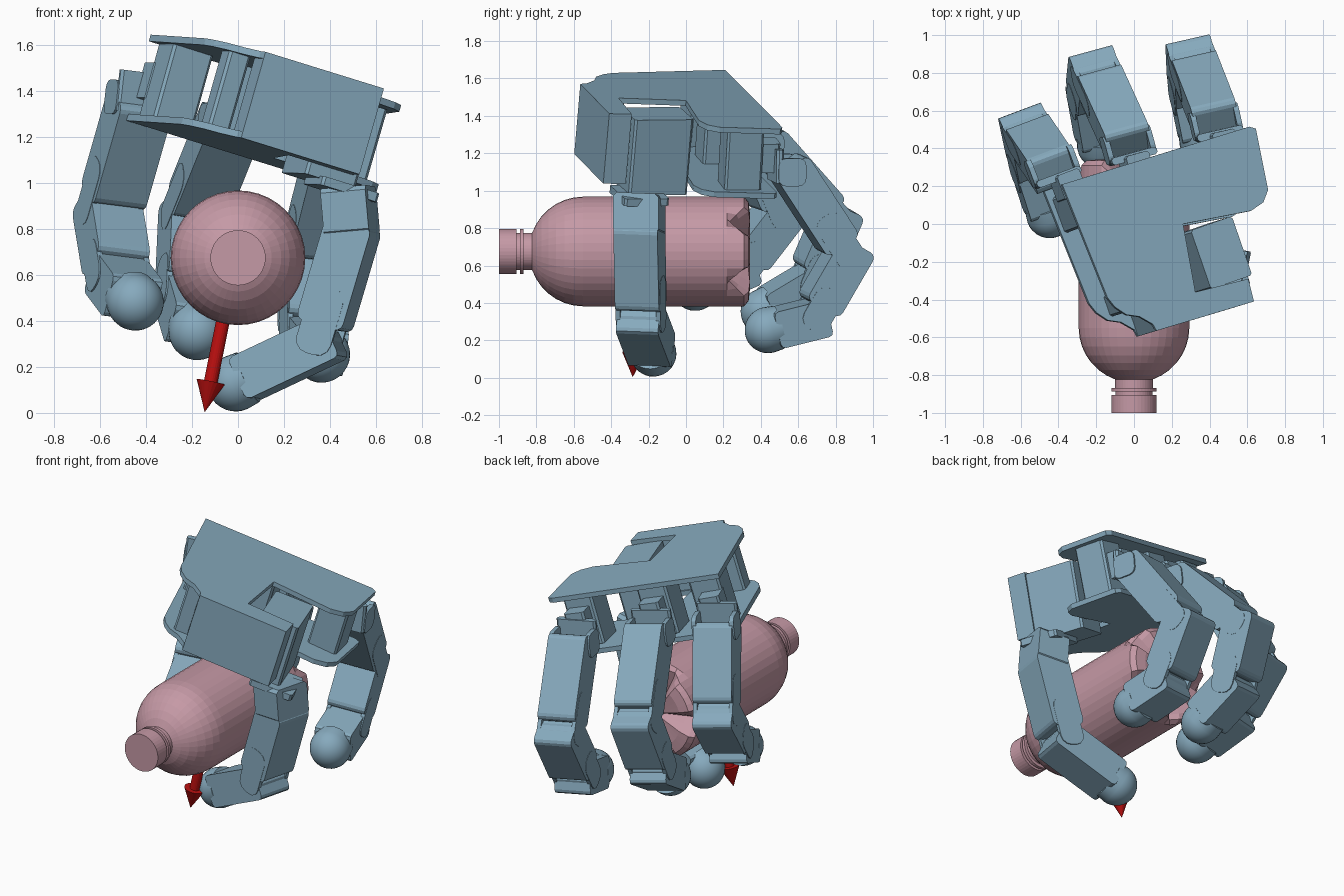
import bpy, bmesh
from math import sin, cos, pi, radians
from mathutils import Vector as V

if "Cube" in bpy.data.objects:
    bpy.data.objects.remove(bpy.data.objects["Cube"])


def material(name, color):
    m = bpy.data.materials.new(name)
    m.diffuse_color = (*color, 1)
    m.use_nodes = True
    m.node_tree.nodes["Principled BSDF"].inputs["Base Color"].default_value = m.diffuse_color
    return m


BLUE = material("hand_blue", (0.24, 0.40, 0.51))
PINK = material("bottle_pink", (0.56, 0.32, 0.38))
RED = material("arrow_red", (0.5, 0.005, 0.005))

# Palm frame: across, towards the fingers, and out of the back of the hand
N = V((0.272, 0.083, 0.959)).normalized()
U = V((0.905, 0.316, -0.284))
U = (U - N * U.dot(N)).normalized()
F = N.cross(U)


def finish(bm, name, mat):
    bmesh.ops.recalc_face_normals(bm, faces=bm.faces)
    me = bpy.data.meshes.new(name)
    bm.to_mesh(me)
    bm.free()
    ob = bpy.data.objects.new(name, me)
    bpy.context.collection.objects.link(ob)
    me.materials.append(mat)
    return ob


def prism(name, outline, ez, origin, ex, ey, z0, z1, mat=BLUE):
    """Flat outline in the ex/ey plane, extruded along ez from z0 to z1."""
    bm = bmesh.new()
    face = bm.faces.new([bm.verts.new(origin + ex * a + ey * b + ez * z0) for a, b in outline])
    top = bmesh.ops.extrude_face_region(bm, geom=[face])["geom"]
    bmesh.ops.translate(bm, vec=ez * (z1 - z0), verts=[v for v in top if isinstance(v, bmesh.types.BMVert)])
    return finish(bm, name, mat)


def rounded(a0, a1, h, c, steps=1):
    """Rectangle outline with cut corners (steps=1) or rounded ones."""
    pts = []
    for cx, cy, start in ((a1 - c, h - c, 0), (a0 + c, h - c, 90), (a0 + c, c - h, 180), (a1 - c, c - h, 270)):
        for k in range(steps + 1):
            t = radians(start + 90 * k / steps)
            pts.append((cx + c * cos(t), cy + c * sin(t)))
    return pts


def block(name, centre, ex, ey, size, c=0.012):
    prism(name, rounded(-size[0] / 2, size[0] / 2, size[1] / 2, c), ex.cross(ey), centre, ex, ey,
          -size[2] / 2, size[2] / 2)


def round_solid(name, a, axis, profile, n, mat):
    """Solid of revolution about an axis; profile is (distance along, radius)."""
    rot = V((0, 0, 1)).rotation_difference(axis).to_matrix()
    bm = bmesh.new()
    rings = [[bm.verts.new(a + rot @ V((r * cos(2 * pi * i / n), r * sin(2 * pi * i / n), d)))
              for i in range(n)] for d, r in profile]
    for p, q in zip(rings, rings[1:]):
        for i in range(n):
            bm.faces.new((p[i], p[i - 1], q[i - 1], q[i]))
    bmesh.ops.remove_doubles(bm, verts=bm.verts, dist=1e-4)
    return finish(bm, name, mat)


def smooth(ob, angle=40):
    bpy.ops.object.select_all(action='DESELECT')
    ob.select_set(True)
    bpy.context.view_layer.objects.active = ob
    bpy.ops.object.shade_smooth_by_angle(angle=radians(angle))


# Finger links: housing, flush side cheeks at the far hinge, hinge drum
def link(name, a, b, side, w=0.24, h=0.105, start=-0.08):
    ex = b - a
    length = ex.length
    ex.normalize()
    ey = side.cross(ex)
    prism(name + "_housing", rounded(start, length - 0.08, h, 0.035, 3), side, a, ex, ey, -w / 2, w / 2)
    for s in (-1, 1):
        z = s * (w / 2 - 0.010)
        prism(name + "_cheek", rounded(length * 0.5, length + 0.05, h * 0.75, 0.06, 3),
              side, a, ex, ey, z - 0.012, z + 0.012)
    prism(name + "_hinge", rounded(-0.08, 0.08, 0.08, 0.06, 3), side, b, ex, ey, -0.10, 0.10)


def tip_link(name, a, b, side, w=0.23, h=0.10):
    ex = (b - a).normalized()
    length = (b - a).length
    prism(name + "_housing", rounded(-0.08, length - 0.03, h, 0.025, 2), side, a, ex, side.cross(ex), -w / 2, w / 2)
    r = 0.124
    dome = [(r * sin(t * pi / 16), r * cos(t * pi / 16)) for t in range(9)]
    smooth(round_solid(name + "_pad", b, ex, [(-0.06, 0), (-0.06, r * 0.96)] + dome, 28, BLUE))


# Palm plates share one outline, laid out in plan and dropped on the sloping plane
plan = [(-0.38, 0.21), (0.61, 0.515), (0.645, 0.505), (0.71, 0.18), (0.685, 0.115), (0.62, 0.07),
        (0.26, 0.0), (0.325, -0.36), (0.605, -0.29), (0.635, -0.41), (0.12, -0.565), (0.10, -0.53),
        (0.03, -0.49), (-0.04, -0.48), (-0.10, -0.44), (-0.14, -0.39)]


def on_back(x, y, depth=0.0):
    return V((x, y, 1.645 - 0.2836 * (x + 0.38) - 0.087 * (y - 0.22))) - N * depth


O = on_back(0, 0)
outline = [((on_back(x, y) - O).dot(U), (on_back(x, y) - O).dot(F)) for x, y in plan]
prism("palm_back_plate", outline, N, O, U, F, -0.03, 0)
prism("palm_inner_plate", outline, N, O, U, F, -0.39, -0.36)

# Wrist box closing the front of the palm
wrist = outline[8:11]
left = outline[10]
wrist += [(left[0], left[1] + (outline[8][1] - outline[9][1]))]
prism("wrist_box", wrist, N, O, U, F, -0.389, -0.001)
block("left_side_rail", on_back(0.0, -0.39, 0.195), U, F, (0.10, 0.12, 0.33))

# Fingers: root, pointing direction, downward direction, joints in that plane
fingers = {
    "index": (V((0.46, 0.45, 1.19)), V((-0.22, 0.97, 0.01)), V((-0.10, -0.02, -0.99)),
              [(0.12, 0.09), (0.43, 0.55), (0.235, 0.885), (0.0, 0.94)]),
    "middle": (V((0.005, 0.33, 1.33)), V((-0.26, 0.96, 0.011)), V((-0.15, -0.04, -0.987)),
               [(0.125, 0.09), (0.505, 0.50), (0.36, 0.85), (0.12, 0.99)]),
    "ring": (V((-0.39, 0.22, 1.44)), V((-0.35, 0.93, 0.0)), V((-0.10, -0.057, -0.96)),
             [(0.09, 0.12), (0.315, 0.58), (0.09, 0.87), (-0.14, 0.965)]),
}
for name, (root, f, d, plane) in fingers.items():
    f.normalize()
    d = (d - f * d.dot(f)).normalized()
    side = f.cross(d)
    j = [root + f * a + d * b for a, b in plane]
    inset = U * (0.07 if name == "ring" else 0)
    block(name + "_motor", root - f * 0.16 + inset, f, N.cross(f), (0.20, 0.19, 0.33))
    block(name + "_motor_shaft", root - f * 0.03 + inset * 0.5, f, N.cross(f), (0.14, 0.13, 0.16))
    block(name + "_yoke", root + f * 0.03 + d * 0.05, f, side, (0.04, 0.25, 0.18))
    for s in (-1, 1):
        prism(name + "_yoke_arm", rounded(0.02, 0.17, 0.075, 0.04, 3), side, root + d * 0.08, f, d,
              s * 0.116 - 0.014, s * 0.116 + 0.014)
    link(name + "_lower_link", j[0], j[1], side, start=-0.05)
    link(name + "_middle_link", j[1], j[2], side)
    tip_link(name + "_tip_link", j[2], j[3], side)

# Thumb: motor in the palm slot, bracket and links
block("thumb_motor", on_back(0.47, -0.15, 0.235), U, F, (0.24, 0.33, 0.42))
T = [V(p) for p in ((0.48, -0.25, 0.96), (0.495, -0.25, 0.79), (0.35, -0.24, 0.30), (-0.01, -0.175, 0.13))]
block("thumb_bracket", V((0.45, -0.25, 0.975)), U, F, (0.27, 0.25, 0.04))
side = (T[2] - T[1]).cross(T[3] - T[2]).normalized()
down = (T[1] - T[0]).normalized()
block("thumb_base_block", (T[0] + T[1]) / 2, down, side, (0.21, 0.25, 0.20), 0.02)
link("thumb_lower_link", T[1], T[2], side, start=-0.04)
tip_link("thumb_tip_link", T[2], T[3], side)

# Bottle lying along y, with five valleys pressed into its base
SEG = 40
profile = [(-1, 0), (-1, 0.12), (-0.905, 0.12), (-0.905, 0.098), (-0.888, 0.098), (-0.888, 0.12),
           (-0.868, 0.12), (-0.868, 0.10), (-0.825, 0.10)]
profile += [(-0.55 - 0.29 * cos(a), 0.293 * sin(a)) for a in [radians(20 + 10 * k) for k in range(8)]]
base = [(0.22, 0.293, 0), (0.31, 0.293, 0.08), (0.335, 0.265, 0.11), (0.342, 0.20, 0.10),
        (0.33, 0.08, 0.05), (0.31, 0, 0)]
bm = bmesh.new()
rings = []
for y, r, dip in [(y, r, 0) for y, r in profile] + base:
    ring = []
    for i in range(SEG):
        k = max(0, 1 - abs(i % 8 - 4) / 2)  # valleys at 36 degrees and every 72 after
        a = 2 * pi * i / SEG
        rr = r * (1 - k * dip * 1.2)
        ring.append(bm.verts.new((rr * cos(a), y - k * dip, 0.675 + rr * sin(a))))
    rings.append(ring)
for p, q in zip(rings, rings[1:]):
    for i in range(SEG):
        bm.faces.new((p[i], p[i - 1], q[i - 1], q[i]))
bmesh.ops.remove_doubles(bm, verts=bm.verts, dist=1e-4)
finish(bm, "bottle", PINK)

# Direction arrow from the bottle's core downwards
tip = V((-0.145, -0.285, 0.003))
way = V((-0.2, -0.05, -1)).normalized()
round_solid("arrow", tip, way, [(-0.66, 0), (-0.66, 0.03), (-0.135, 0.03), (-0.135, 0.063), (0, 0)], 20, RED)
